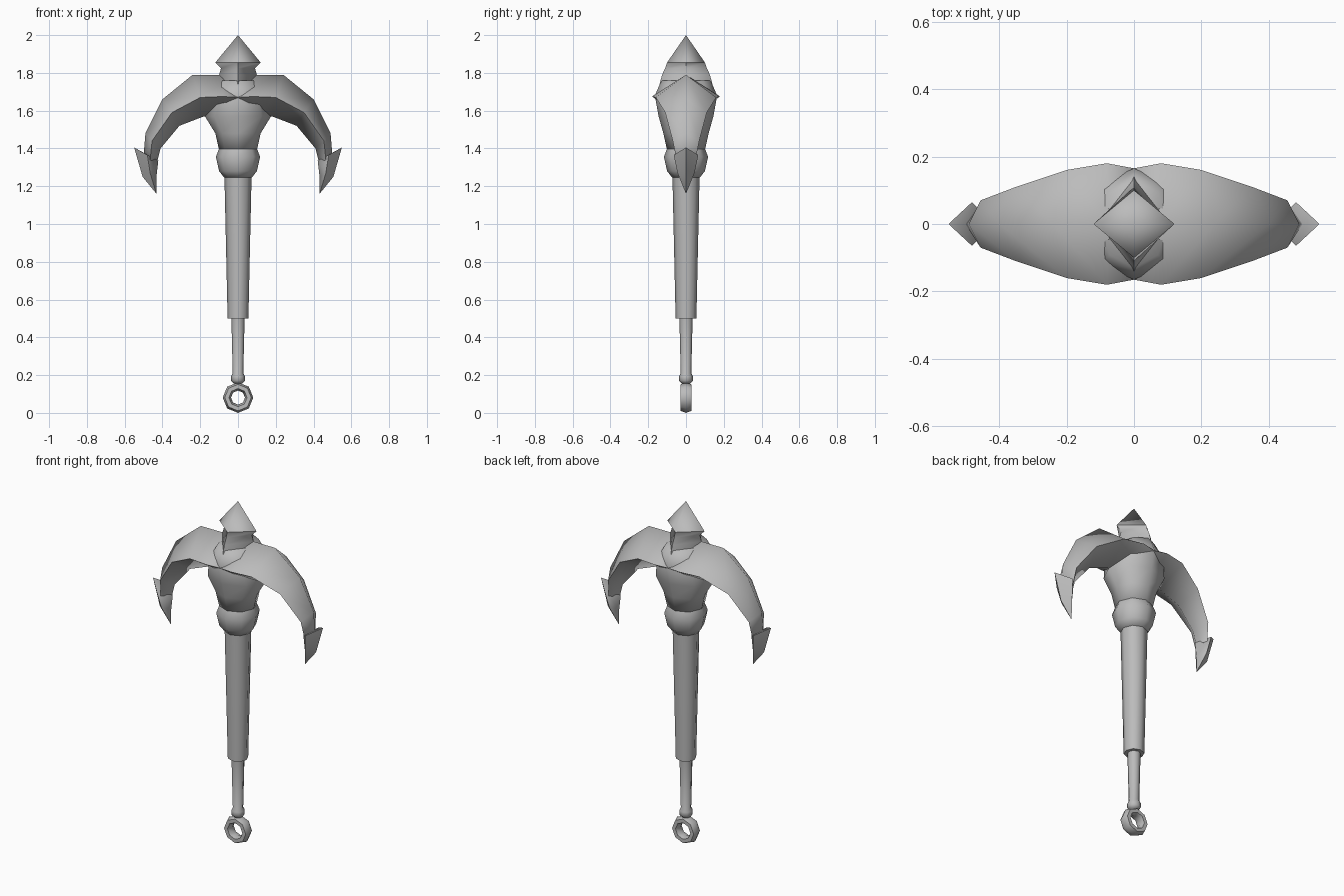
import bpy, bmesh, math

cube = bpy.data.objects.get("Cube")
if cube:
    bpy.data.objects.remove(cube)

metal = bpy.data.materials.new("grey_metal")
metal.use_nodes = True
GREY = (0.5, 0.5, 0.5, 1)
metal.diffuse_color = GREY
metal.node_tree.nodes["Principled BSDF"].inputs["Base Color"].default_value = GREY


def finish(obj, angle):
    obj.data.materials.append(metal)
    bpy.ops.object.select_all(action="DESELECT")
    obj.select_set(True)
    bpy.context.view_layer.objects.active = obj
    bpy.ops.object.shade_smooth_by_angle(angle=math.radians(angle))


def loft(name, rings, angle=60):
    """Skin a list of equal-sized point rings and cap both ends."""
    bm = bmesh.new()
    loops = [[bm.verts.new(p) for p in ring] for ring in rings]
    n = len(loops[0])
    for a, b in zip(loops, loops[1:]):
        for i in range(n):
            j = (i + 1) % n
            bm.faces.new((a[i], a[j], b[j], b[i]))
    bm.faces.new(loops[0])
    bm.faces.new(loops[-1])
    bmesh.ops.remove_doubles(bm, verts=bm.verts, dist=0.0005)
    bmesh.ops.recalc_face_normals(bm, faces=bm.faces)
    mesh = bpy.data.meshes.new(name)
    bm.to_mesh(mesh)
    bm.free()
    obj = bpy.data.objects.new(name, mesh)
    bpy.context.collection.objects.link(obj)
    finish(obj, angle)
    return obj


def column(name, profile, sides=8, angle=60):
    """Upright part from (z, x radius, y radius) levels."""
    turn = [2 * math.pi * i / sides for i in range(sides)]
    return loft(name, [[(rx * math.cos(t), ry * math.sin(t), z) for t in turn]
                       for z, rx, ry in profile], angle)


def diamonds(name, stations, side):
    """Diamond-section limb; each station is outer xz, inner xz, ridge xz, ridge y."""
    rings = []
    for (ox, oz), (ix, iz), (rx, rz), y in stations:
        rings.append([(side * ox, 0, oz), (side * rx, y, rz),
                      (side * ix, 0, iz), (side * rx, -y, rz)])
    return loft(name, rings, 80)


# Eyelet at the foot
bpy.ops.mesh.primitive_torus_add(major_segments=8, minor_segments=6,
                                 major_radius=0.059, minor_radius=0.022,
                                 location=(0, 0, 0.081),
                                 rotation=(math.pi / 2, 0, math.radians(0)))
eyelet = bpy.context.object
eyelet.name = "eyelet"
eyelet.scale.z = 1.5
finish(eyelet, 60)

# Rod, handle and collar
column("rod", [(0.155, 0.022, 0.022), (0.17, 0.036, 0.036), (0.195, 0.036, 0.036),
               (0.21, 0.028, 0.028), (0.5, 0.035, 0.035)])
column("handle", [(0.5, 0.055, 0.055), (1.26, 0.072, 0.072)])
column("collar", [(1.245, 0.073, 0.073), (1.28, 0.1, 0.1), (1.355, 0.117, 0.117),
                  (1.4, 0.1, 0.1)])

# Flaring body under the arms, and the pointed crown
column("body", [(1.39, 0.1, 0.1), (1.48, 0.12, 0.12), (1.57, 0.175, 0.145),
                (1.68, 0.15, 0.165), (1.76, 0.1, 0.13)], angle=80)
column("crown_neck", [(1.68, 0.12, 0.155), (1.79, 0.1, 0.127), (1.825, 0.09, 0.11),
                      (1.855, 0.12, 0.1)], sides=4, angle=80)
column("crown_point", [(1.855, 0.12, 0.1), (2.0, 0, 0)], sides=4, angle=100)

# Curved arms and their barbs
ARM = [((0, 1.77), (0, 1.55), (0, 1.67), 0.165),
       ((0.08, 1.79), (0.08, 1.56), (0.08, 1.675), 0.18),
       ((0.24, 1.79), (0.18, 1.57), (0.2, 1.67), 0.16),
       ((0.4, 1.66), (0.31, 1.52), (0.35, 1.59), 0.11),
       ((0.49, 1.48), (0.41, 1.4), (0.455, 1.44), 0.07),
       ((0.5, 1.36), (0.43, 1.32), (0.465, 1.34), 0.05)]
BARB = [((0.55, 1.405), (0.422, 1.335), (0.48, 1.365), 0.065),
        ((0.505, 1.25), (0.432, 1.25), (0.465, 1.27), 0.045),
        ((0.432, 1.16), (0.432, 1.16), (0.432, 1.16), 0)]
for word, side in (("left", 1), ("right", -1)):
    diamonds(word + "_arm", ARM, side)
    diamonds(word + "_barb", BARB, side)
